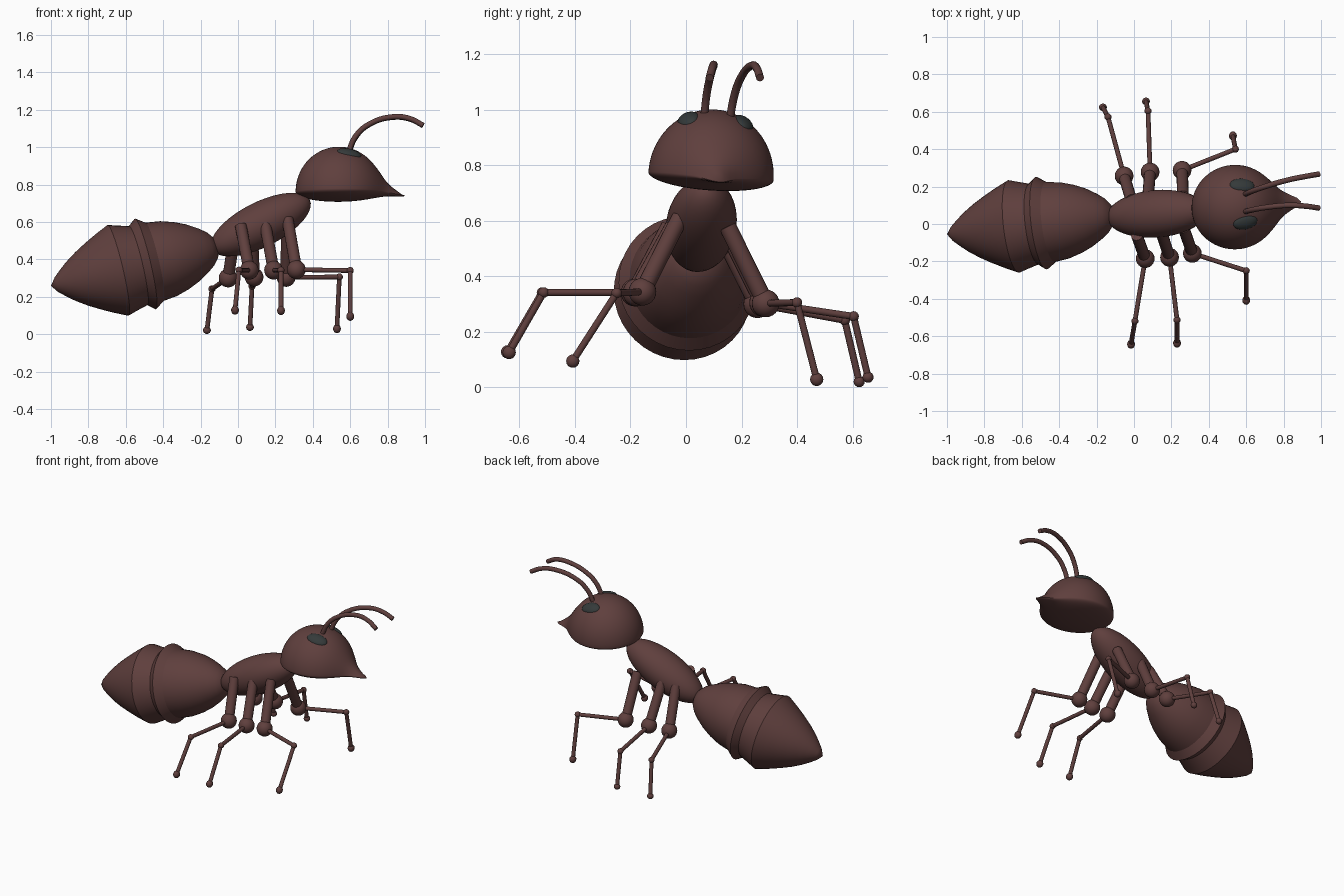
import bpy, bmesh, math
from mathutils import Vector, Matrix, Euler

if "Cube" in bpy.data.objects:
    bpy.data.objects.remove(bpy.data.objects["Cube"])


def material(name, color):
    m = bpy.data.materials.new(name)
    m.diffuse_color = color
    m.use_nodes = True
    m.node_tree.nodes["Principled BSDF"].inputs["Base Color"].default_value = m.diffuse_color
    return m


BROWN = material("brown_shell", (0.115, 0.05, 0.047, 1))
DARK = material("eye_dark", (0.035, 0.042, 0.042, 1))


def finish(ob, mat=BROWN, angle=30):
    ob.data.materials.append(mat)
    bpy.ops.object.select_all(action='DESELECT')
    ob.select_set(True)
    bpy.context.view_layer.objects.active = ob
    if ob.type == 'CURVE':
        bpy.ops.object.convert(target='MESH')
    bpy.ops.object.shade_smooth_by_angle(angle=math.radians(angle))
    return ob


def from_bmesh(name, bm, mat=BROWN, angle=30):
    bmesh.ops.recalc_face_normals(bm, faces=bm.faces)
    me = bpy.data.meshes.new(name)
    bm.to_mesh(me)
    bm.free()
    ob = bpy.data.objects.new(name, me)
    bpy.context.collection.objects.link(ob)
    return finish(ob, mat, angle)


def frame(loc, direction):
    """Local x along the direction, local z as upright as possible."""
    q = Vector(direction).to_track_quat('X', 'Z')
    return Matrix.Translation(loc) @ q.to_matrix().to_4x4()


def ball(name, mat4, radii, mat=BROWN, seg=24):
    bm = bmesh.new()
    bmesh.ops.create_uvsphere(bm, u_segments=seg, v_segments=seg // 2, radius=1)
    bm.transform(mat4 @ Matrix.Diagonal((*radii, 1)))
    return from_bmesh(name, bm, mat, 60)


def rod(name, a, b, r):
    a, b = Vector(a), Vector(b)
    bm = bmesh.new()
    bmesh.ops.create_cone(bm, cap_ends=True, segments=16, radius1=r, radius2=r, depth=(b - a).length)
    q = (b - a).to_track_quat('Z', 'Y').to_matrix().to_4x4()
    bm.transform(Matrix.Translation((a + b) / 2) @ q)
    return from_bmesh(name, bm)


def tube(name, points, r):
    cu = bpy.data.curves.new(name, 'CURVE')
    cu.dimensions = '3D'
    cu.bevel_depth, cu.bevel_resolution, cu.use_fill_caps = r, 4, True
    sp = cu.splines.new('BEZIER')
    sp.bezier_points.add(len(points) - 1)
    for bp, p in zip(sp.bezier_points, points):
        bp.co = p
        bp.handle_left_type = bp.handle_right_type = 'AUTO'
    ob = bpy.data.objects.new(name, cu)
    bpy.context.collection.objects.link(ob)
    return finish(ob, angle=45)


# Abdomen: stepped profile lathed around a tilted axis
profile = [(0, 0), (.03, .04), (.07, .075), (.11, .107), (.17, .147), (.23, .181), (.3, .217),
           (.37, .249), (.42, .234), (.482, .217), (.522, .249), (.572, .215), (.65, .205),
           (.72, .184), (.78, .158), (.84, .122), (.88, .092), (.91, .055), (.925, 0)]
bm = bmesh.new()
vs = [bm.verts.new((t, 0, r)) for t, r in profile]
edges = [bm.edges.new(pair) for pair in zip(vs, vs[1:])]
bmesh.ops.spin(bm, geom=vs + edges, cent=(0, 0, 0), axis=(1, 0, 0),
               angle=math.tau, steps=40, use_merge=True)
bmesh.ops.remove_doubles(bm, verts=bm.verts, dist=1e-4)
bm.transform(frame((-1, -.055, .258), (.89, .105, .207)))
from_bmesh("abdomen", bm, angle=24)

# Thorax
ball("thorax", frame((.122, .055, .586), (.26, .02, .131)), (.294, .127, .12), seg=40)

# Head: dome with a flattened underside and a pulled-out beak
HEAD = Matrix.Translation((.54, .09, .762)) @ Euler((math.radians(-4), 0, math.radians(5))).to_matrix().to_4x4()
bm = bmesh.new()
bmesh.ops.create_uvsphere(bm, u_segments=64, v_segments=40, radius=1)
beak = Vector((1, 0, -.1)).normalized()
for v in bm.verts:
    a = v.co.angle(beak)
    w = .65 * math.exp(-(a / .2) ** 2) + .35 * math.exp(-(a / .45) ** 2)
    x, y, z = v.co
    v.co = (x * .232 + .125 * w, y * .226, (z * .24 if z > 0 else z * .052) - .018 * w)
bm.transform(HEAD)
from_bmesh("head", bm, angle=60)

# Eyes: lens shapes sunk into the dome
for side, s in (("left", 1), ("right", -1)):
    x, y = .05, .105 * s
    z = .24 * math.sqrt(1 - (x / .232) ** 2 - (y / .226) ** 2)
    n = Vector((x / .232 ** 2, y / .226 ** 2, z / .24 ** 2)).normalized()
    q = n.to_track_quat('Z', 'Y').to_matrix()
    xa = (Vector((1, 0, 0)) - n * n.x).normalized()
    rot = Matrix((xa, n.cross(xa), n)).transposed().to_4x4()
    ball(side + "_eye", HEAD @ Matrix.Translation(Vector((x, y, z)) - n * .014) @ rot,
         (.068, .042, .025), DARK)

# Antennae
tube("right_antenna", [(.585, .064, .96), (.63, .075, 1.06), (.7, .088, 1.122), (.83, .1, 1.162),
                       (.92, .095, 1.152), (.99, .085, 1.116)], .0145)
tube("left_antenna", [(.585, .155, .95), (.63, .175, 1.055), (.7, .2, 1.12), (.83, .237, 1.16),
                      (.92, .255, 1.15), (.99, .267, 1.116)], .0145)

# Legs: root in thorax, knee, ankle, foot
legs = {
    "right_rear": [(.015, -.06, .58), (.06, -.185, .342), (.005, -.519, .342), (-.016, -.643, .128)],
    "right_middle": [(.145, -.04, .59), (.19, -.178, .342), (.23, -.513, .342), (.23, -.637, .126)],
    "right_front": [(.265, -.02, .615), (.312, -.157, .345), (.6, -.25, .34), (.6, -.408, .095)],
    "left_rear": [(-.015, .13, .55), (-.053, .257, .3), (-.139, .572, .242), (-.166, .624, .021)],
    "left_middle": [(.075, .145, .57), (.086, .278, .305), (.075, .604, .256), (.064, .656, .037)],
    "left_front": [(.262, .15, .58), (.257, .287, .303), (.542, .4, .306), (.529, .471, .029)],
}
for name, (root, knee, ankle, foot) in legs.items():
    rod(name + "_thigh", root, knee, .031)
    ball(name + "_knee", Matrix.Translation(knee), (.05,) * 3)
    rod(name + "_shin", knee, ankle, .0125)
    ball(name + "_ankle", Matrix.Translation(ankle), (.019,) * 3, seg=16)
    rod(name + "_lower_leg", ankle, foot, .0125)
    r = .024 if "front" in name or "right" in name else .02
    ball(name + "_foot", Matrix.Translation(foot), (.021, r, r), seg=16)
